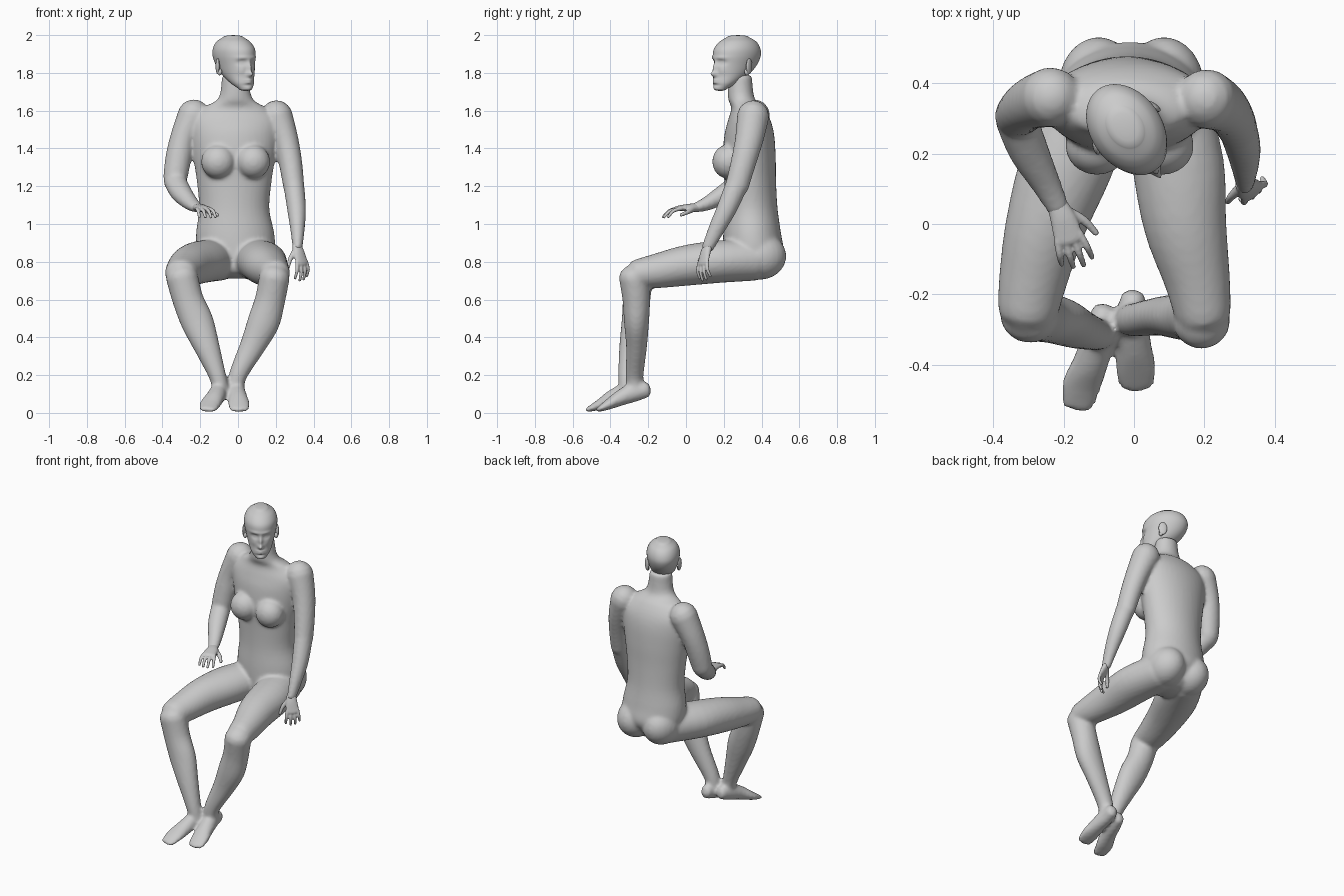
import bpy, bmesh, math
from mathutils import Vector, Matrix


def catmull(p0, p1, p2, p3, t):
    return [0.5 * (2 * b + (c - a) * t + (2 * a - 5 * b + 4 * c - d) * t * t
                   + (3 * b - a - 3 * c + d) * t ** 3) for a, b, c, d in zip(p0, p1, p2, p3)]


def loft(bm, secs, ref=(1, 0, 0), axis=None, caps=(0.8, 0.8), segs=28, steps=4):
    """Skin elliptical sections (x, y, z, half_side, half_depth) with rounded ends."""
    n = len(secs)
    pts = []
    for i in range(n - 1):
        q = [secs[max(i - 1, 0)], secs[i], secs[i + 1], secs[min(i + 2, n - 1)]]
        pts += [catmull(*q, k / steps) for k in range(steps)]
    pts.append(list(secs[-1]))
    cs = [Vector(p[:3]) for p in pts]
    frames = []
    for i, p in enumerate(pts):
        t = Vector(axis) if axis else cs[min(i + 1, len(cs) - 1)] - cs[max(i - 1, 0)]
        frames.append((cs[i], t.normalized(), p[3], p[4]))

    def cap(frame, length, sign):
        c, t, a, b = frame
        h = length * (a + b) / 2
        out = []
        for d in (25, 50, 70, 85):
            r = math.radians(d)
            out.append((c + t * sign * h * math.sin(r), t, a * math.cos(r), b * math.cos(r)))
        return out

    frames = cap(frames[0], caps[0], -1)[::-1] + frames + cap(frames[-1], caps[1], 1)
    rings = []
    for c, t, a, b in frames:
        u = Vector(ref)
        u = (u - t * u.dot(t)).normalized()
        v = t.cross(u)
        angs = [2 * math.pi * j / segs for j in range(segs)]
        rings.append([bm.verts.new(c + u * a * math.cos(w) + v * b * math.sin(w)) for w in angs])
    for r, s in zip(rings, rings[1:]):
        for j in range(segs):
            k = (j + 1) % segs
            bm.faces.new((r[j], r[k], s[k], s[j]))
    bm.faces.new(rings[0][::-1])
    bm.faces.new(rings[-1])


def ball(bm, loc, radii, rot=0.0):
    m = Matrix.Translation(loc) @ Matrix.Rotation(rot, 4, 'Z') @ Matrix.Diagonal((*radii, 1))
    bmesh.ops.create_uvsphere(bm, u_segments=24, v_segments=16, radius=1, matrix=m)


def finish(name, bm, voxel=0, smooth=0):
    bmesh.ops.recalc_face_normals(bm, faces=bm.faces)
    me = bpy.data.meshes.new(name)
    bm.to_mesh(me)
    bm.free()
    me.polygons.foreach_set("use_smooth", [True] * len(me.polygons))
    ob = bpy.data.objects.new(name, me)
    bpy.context.collection.objects.link(ob)
    if voxel:
        m = ob.modifiers.new("fuse", 'REMESH')
        m.mode = 'VOXEL'
        m.voxel_size = voxel
        m.use_smooth_shade = True
        s = ob.modifiers.new("soften", 'SMOOTH')
        s.factor = 0.5
        s.iterations = smooth
    return ob


body = bmesh.new()

# torso and neck
loft(body, [(-.01, .33, .77, .17, .13), (-.01, .355, .85, .205, .16), (-.015, .35, .95, .207, .153),
            (-.02, .345, 1.08, .186, .14), (-.02, .34, 1.22, .197, .137), (-.02, .335, 1.35, .217, .14),
            (-.02, .335, 1.47, .235, .132), (-.02, .335, 1.55, .235, .112), (-.02, .325, 1.615, .17, .085),
            (-.014, .293, 1.665, .09, .07), (-.015, .285, 1.78, .07, .064)],
     axis=(0, 0, 1), caps=(.4, .2), segs=40)
for sx in (-.105, .08):
    ball(body, (sx, .222, 1.33), (.09, .083, .09))
for sx in (-.1, .085):
    ball(body, (sx, .388, .83), (.115, .143, .125))

# upper arms and forearms
loft(body, [(-.235, .36, 1.575, .085, .085), (-.288, .345, 1.46, .07, .075),
            (-.315, .325, 1.35, .069, .068), (-.332, .305, 1.245, .064, .06)], caps=(1, 1))
loft(body, [(-.335, .30, 1.23, .06, .056), (-.30, .21, 1.165, .057, .052),
            (-.25, .115, 1.11, .042, .038), (-.215, .045, 1.085, .032, .024)])
loft(body, [(.205, .355, 1.57, .085, .085), (.25, .335, 1.45, .069, .075),
            (.277, .305, 1.33, .062, .067), (.295, .27, 1.2, .056, .062)], caps=(1, .8))
loft(body, [(.295, .27, 1.21, .055, .06), (.31, .215, 1.08, .05, .053),
            (.315, .16, .97, .038, .043), (.315, .115, .875, .026, .032)])

# thighs
loft(body, [(-.10, .36, .81, .115, .11), (-.19, .17, .80, .13, .112), (-.25, 0, .78, .114, .107),
            (-.285, -.15, .752, .098, .092), (-.30, -.24, .738, .087, .08)])
loft(body, [(.09, .36, .81, .115, .11), (.125, .17, .80, .13, .112), (.145, 0, .78, .118, .107),
            (.178, -.15, .752, .095, .092), (.195, -.25, .737, .081, .078)])

# lower legs
loft(body, [(-.297, -.257, .72, .085, .08), (-.265, -.262, .60, .082, .073), (-.215, -.275, .48, .086, .066),
            (-.165, -.295, .35, .068, .058), (-.11, -.312, .20, .046, .047), (-.09, -.31, .12, .045, .045)])
loft(body, [(.193, -.275, .72, .081, .08), (.17, -.263, .60, .08, .073), (.135, -.262, .48, .085, .066),
            (.075, -.262, .35, .067, .055), (.0, -.272, .20, .048, .047), (-.012, -.27, .12, .045, .045)])

# feet, toes pointing down to the ground
loft(body, [(-.085, -.25, .122, .036, .042), (-.1, -.31, .112, .045, .052), (-.122, -.39, .08, .05, .042),
            (-.148, -.455, .045, .056, .028), (-.16, -.515, .019, .048, .014)], caps=(.6, .5))
loft(body, [(-.002, -.21, .122, .036, .042), (-.007, -.27, .112, .045, .052), (0, -.345, .08, .05, .042),
            (.005, -.41, .045, .058, .028), (.008, -.46, .019, .05, .014)], caps=(.6, .5))

finish("body", body, voxel=.011, smooth=4)


# hands
def hand(name, wrist, forward, back, sign, size=1.0):
    f = Vector(forward).normalized()
    n = Vector(back)
    n = (n - f * n.dot(f)).normalized()
    s = f.cross(n) * sign
    w = Vector(wrist)
    bm = bmesh.new()

    def strip(rows, segs=16):
        loft(bm, [(*(w + (f * r[0] + s * r[1] + n * r[2]) * size), r[3] * size, r[4] * size)
                  for r in rows], ref=s, segs=segs)

    strip([(-.01, 0, 0, .029, .023), (.035, .003, .004, .037, .02), (.09, 0, .004, .042, .014)], 24)
    for off, length in ((.033, .085), (.011, .1), (-.011, .094), (-.032, .074)):
        strip([(.085, off, .003, .011, .011), (.09 + length * .5, off * 1.25, -.006, .01, .0095),
               (.09 + length * .9, off * 1.35, -.036, .008, .0075)], 12)
    strip([(.02, .02, -.006, .018, .016), (.06, .058, -.018, .013, .012), (.105, .078, -.03, .009, .009)], 12)
    finish(name, bm, voxel=.005, smooth=1)


hand("right_hand", (-.215, .045, 1.085), (.07, -.20, -.015), (0, 0, 1), -1)
hand("left_hand", (.315, .115, .875), (.045, -.045, -.17), (.62, -.75, .1), 1, .96)

# head, sculpted by soft pushes on the face
head = bmesh.new()
loft(head, [(0, -.112, 1.715, .036, .032), (0, -.085, 1.745, .059, .065), (0, -.045, 1.79, .077, .10),
            (0, -.02, 1.84, .09, .126), (0, -.008, 1.89, .1, .138), (0, -.005, 1.93, .098, .132),
            (0, 0, 1.965, .08, .105), (0, 0, 1.988, .05, .065)],
     axis=(0, 0, 1), caps=(.3, .2), segs=96, steps=8)
# each push: x, z, amount, x radius, z radius
pushes = [(0, 1.793, .026, .015, .014), (0, 1.825, .016, .011, .03), (0, 1.762, .008, .022, .005),
          (0, 1.75, .008, .019, .005), (0, 1.735, -.005, .03, .007), (0, 1.715, .006, .025, .014)]
for sx in (-.036, .036):
    pushes += [(sx, 1.855, -.015, .021, .014), (sx, 1.854, .007, .013, .008),
               (sx, 1.88, .005, .03, .009), (sx * 1.2, 1.81, .004, .02, .02)]
for v in head.verts:
    if v.co.y < -.05:
        x, z = v.co.x, v.co.z
        v.co.y -= sum(a * math.exp(-((x - px) / rx) ** 2 - ((z - pz) / rz) ** 2)
                      for px, pz, a, rx, rz in pushes)
# ears
for sx in (-1, 1):
    ball(head, (sx * .098, .004, 1.835), (.01, .026, .042), sx * .4)
    ball(head, (sx * .094, -.008, 1.805), (.012, .014, .018))
ob = finish("head", head)
ob.location = (-.025, .275, 0)
ob.rotation_euler.z = math.radians(35)
